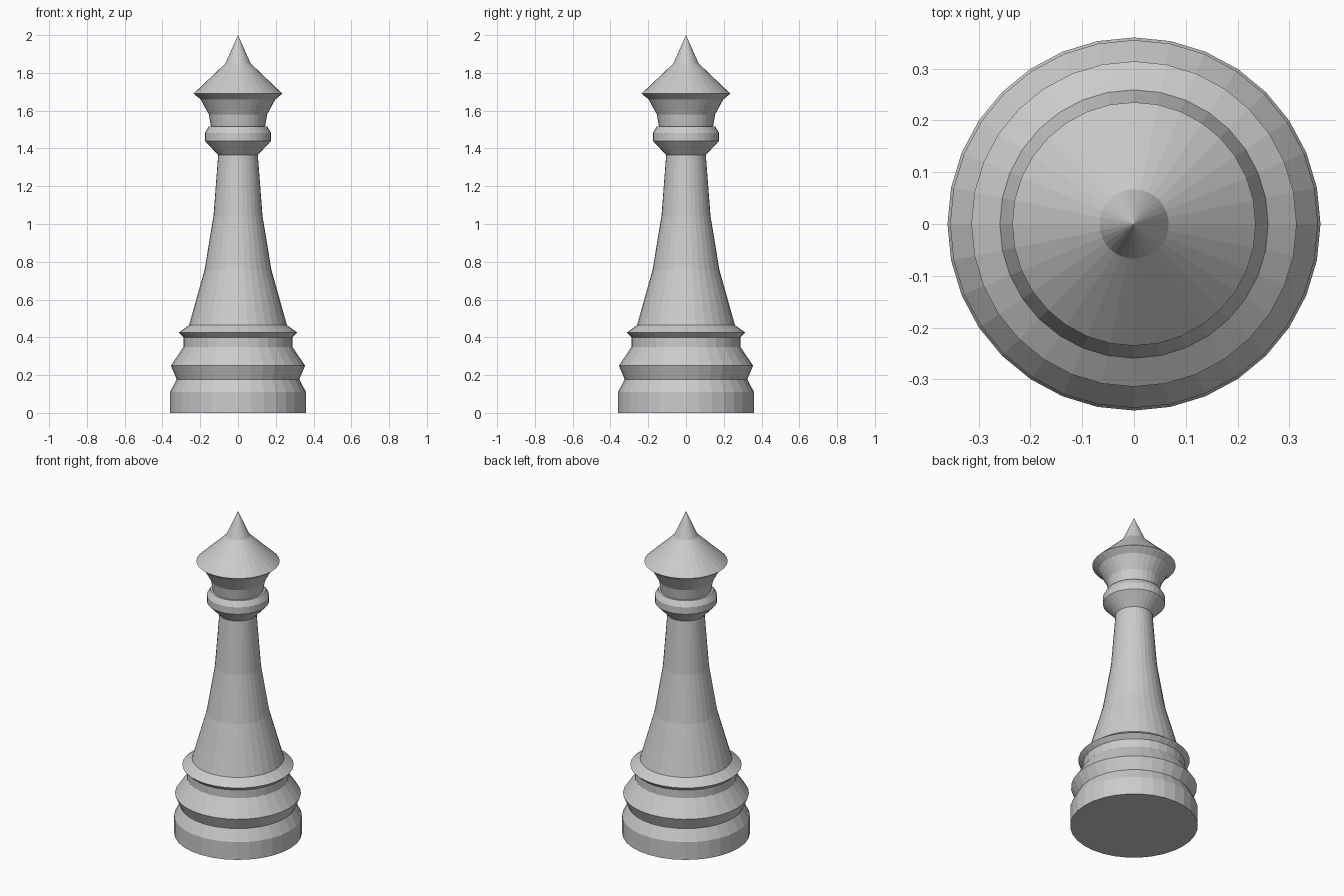
import bpy, bmesh
from math import cos, sin, tau

cube = bpy.data.objects.get("Cube")
if cube:
    bpy.data.objects.remove(cube, do_unlink=True)

SIDES = 32

stone = bpy.data.materials.new("light grey")
stone.use_nodes = True
colour = (0.6, 0.6, 0.6, 1)
stone.diffuse_color = colour
stone.node_tree.nodes["Principled BSDF"].inputs["Base Color"].default_value = colour


def turned(name, profile):
    """Lathe a (radius, height) profile into a closed faceted solid."""
    bm = bmesh.new()
    rings = []
    for r, z in profile:
        count = SIDES if r else 1
        rings.append([bm.verts.new((r * cos(tau * i / SIDES), r * sin(tau * i / SIDES), z))
                      for i in range(count)])
    for low, high in zip(rings, rings[1:]):
        for i in range(SIDES):
            j = (i + 1) % SIDES
            if len(high) == 1:
                bm.faces.new((low[i], low[j], high[0]))
            else:
                bm.faces.new((low[i], low[j], high[j], high[i]))
    # Flat caps on the open ends
    bm.faces.new(rings[0][::-1])
    if len(rings[-1]) > 1:
        bm.faces.new(rings[-1])
    mesh = bpy.data.meshes.new(name)
    bm.to_mesh(mesh)
    bm.free()
    mesh.materials.append(stone)
    obj = bpy.data.objects.new(name, mesh)
    bpy.context.collection.objects.link(obj)
    return obj


# Stepped foot with two mouldings and a rim
turned("base", [(0.36, 0), (0.36, 0.11), (0.325, 0.178), (0.355, 0.25),
                (0.288, 0.35), (0.288, 0.40), (0.314, 0.425), (0.259, 0.465)])
# Tapering stem
turned("shaft", [(0.259, 0.465), (0.177, 0.757), (0.13, 1.04), (0.105, 1.365)])
# Ring below the head
turned("collar", [(0.105, 1.365), (0.175, 1.44), (0.175, 1.483), (0.155, 1.515)])
# Flared neck, conical cap and point
turned("head", [(0.143, 1.515), (0.154, 1.58), (0.198, 1.66), (0.235, 1.69),
                (0.067, 1.85), (0, 2)])
